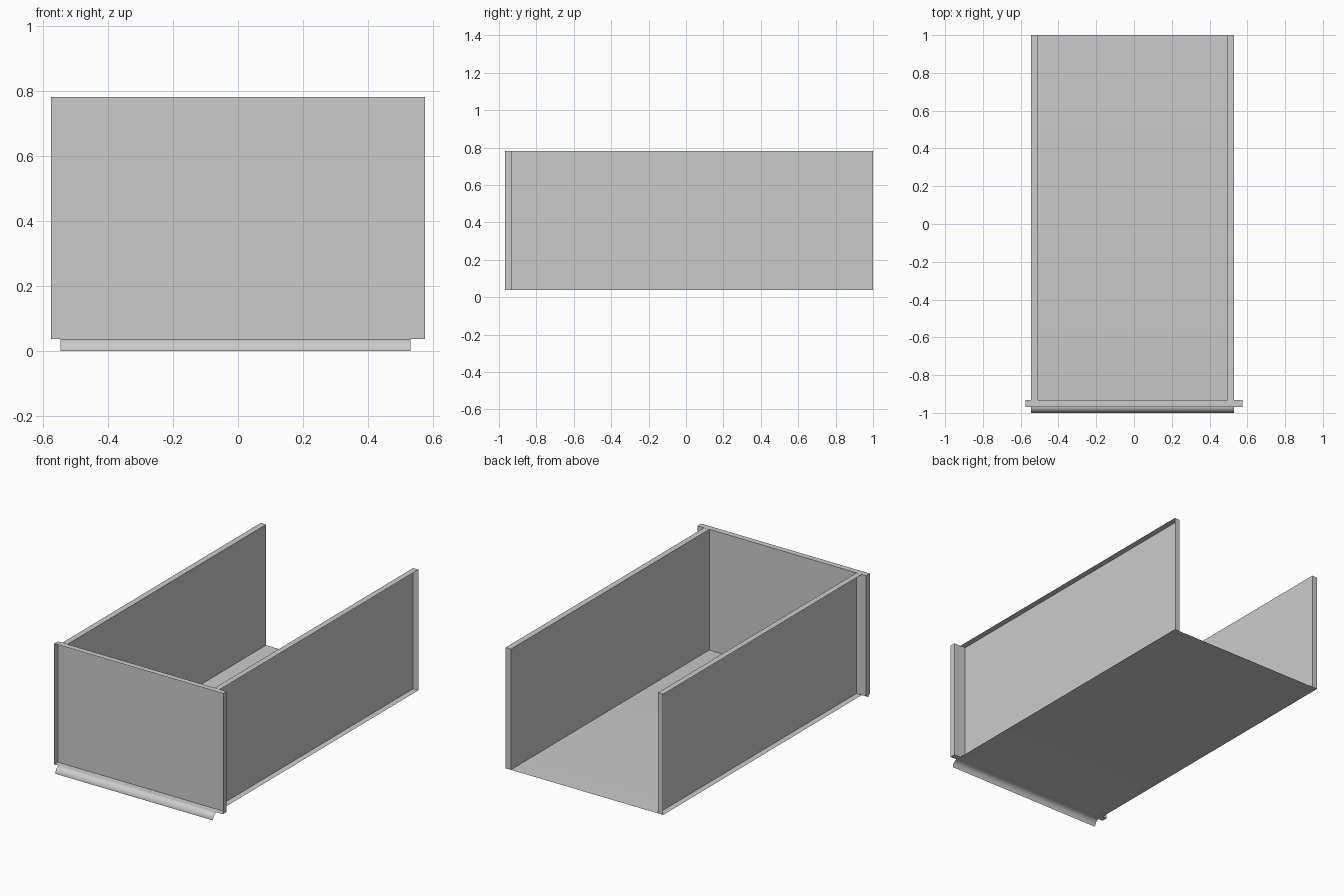
import bpy, bmesh, math
from mathutils import Vector

if "Cube" in bpy.data.objects:
    bpy.data.objects.remove(bpy.data.objects["Cube"])

Z0, Z1 = 0.038, 0.782          # bottom and top of the drawer walls
X0, X1 = -0.545, 0.53          # outer faces of the drawer sides
T = 0.036                      # board thickness


def finish(name, bm):
    mesh = bpy.data.meshes.new(name)
    bm.to_mesh(mesh)
    bm.free()
    obj = bpy.data.objects.new(name, mesh)
    bpy.context.collection.objects.link(obj)
    return obj


def open_board(name, lo, hi, open_dir):
    """Shallow box with the face pointing along open_dir left open."""
    lo, hi, open_dir = Vector(lo), Vector(hi), Vector(open_dir)
    bm = bmesh.new()
    bmesh.ops.create_cube(bm, size=1)
    size, mid = hi - lo, (hi + lo) / 2
    for v in bm.verts:
        v.co = Vector(a * b for a, b in zip(v.co, size)) + mid
    bm.normal_update()
    gone = [f for f in bm.faces if f.normal.dot(open_dir) > 0.9]
    bmesh.ops.delete(bm, geom=gone, context='FACES')
    return finish(name, bm)


# front panel and side walls: hollow on the outward side
open_board("front_panel", (-0.575, -0.968, Z0), (0.575, -0.933, Z1), (0, -1, 0))
open_board("left_side", (X0, -0.932, Z0), (X0 + T, 1, Z1), (-1, 0, 0))
open_board("right_side", (X1 - T, -0.932, Z0), (X1, 1, Z1), (1, 0, 0))

# thin floor sheet whose front edge rolls down into a finger lip
profile = [(1, Z0)]
for i in range(9):
    a = math.radians(90 * i / 8)
    profile.append((-0.965 - 0.035 * math.sin(a), Z0 * math.cos(a)))
bm = bmesh.new()
rows = [[bm.verts.new((x, y, z)) for x in (X0, X1)] for y, z in profile]
for a, b in zip(rows, rows[1:]):
    bm.faces.new((a[0], b[0], b[1], a[1]))
floor = finish("floor_and_lip", bm)
bpy.context.view_layer.objects.active = floor
floor.select_set(True)
bpy.ops.object.shade_smooth_by_angle(angle=math.radians(35))
